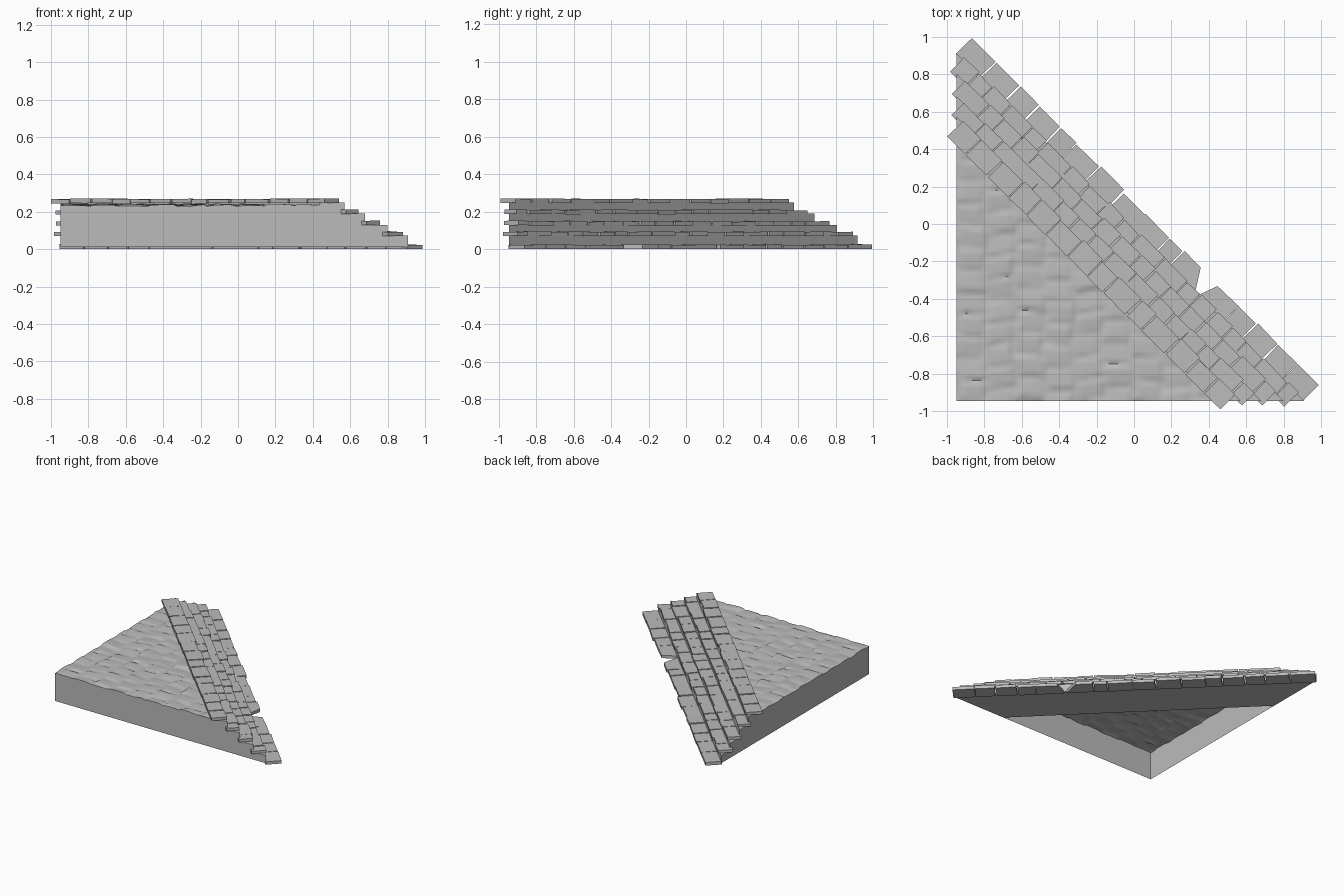
import bpy, bmesh, math, random
from mathutils import Vector

if "Cube" in bpy.data.objects:
    bpy.data.objects.remove(bpy.data.objects["Cube"], do_unlink=True)

rng = random.Random(7)
WALL_X, WALL_Y, BASE = -0.95, -0.945, 0.012
INNER = -0.51          # x + y along the inner edge of the stair

stone = bpy.data.materials.new("stone_grey")
stone.use_nodes = True
grey = (0.5, 0.5, 0.5, 1)
stone.diffuse_color = grey
shader = next(n for n in stone.node_tree.nodes if n.type == "BSDF_PRINCIPLED")
shader.inputs["Base Color"].default_value = grey
shader.inputs["Roughness"].default_value = 0.9


def finish(name, bm):
    mesh = bpy.data.meshes.new(name)
    bm.to_mesh(mesh)
    bm.free()
    mesh.materials.append(stone)
    obj = bpy.data.objects.new(name, mesh)
    bpy.context.collection.objects.link(obj)
    return obj


# Stepped core: one profile carried between the two outer wall planes
def stair_core():
    profile = [(INNER, BASE)]
    steps = [(-0.035, 0.072), (-0.145, 0.128), (-0.265, 0.19), (-0.375, 0.25)]
    low = BASE
    for s, top in steps:
        profile += [(s, low), (s, top)]
        low = top
    profile.append((INNER, low))
    bm = bmesh.new()
    left = [bm.verts.new((WALL_X, s - WALL_X, z)) for s, z in profile]
    right = [bm.verts.new((s - WALL_Y, WALL_Y, z)) for s, z in profile]
    n = len(profile)
    for i in range(n):
        j = (i + 1) % n
        bm.faces.new((left[i], left[j], right[j], right[i]))
    bm.faces.new(left)
    bm.faces.new(right)
    bmesh.ops.recalc_face_normals(bm, faces=bm.faces)
    finish("stair_core", bm)


# One worn slab; its two ends may be cut at a slant (outer, inner)
def slab(bm, start, end, u_in, u_out, z, thick):
    u_out += rng.uniform(-0.008, 0.006)
    z += rng.uniform(-0.002, 0.002)
    corners = [(start[1], u_in), (end[1], u_in), (end[0], u_out), (start[0], u_out)]
    corners = [(t + rng.uniform(-0.003, 0.003), u + rng.uniform(-0.003, 0.003))
               for t, u in corners]
    low = [bm.verts.new((t, u, max(0, z))) for t, u in corners]
    high = [bm.verts.new((t, u, z + thick + rng.uniform(-0.002, 0.002)))
            for t, u in corners]
    bm.faces.new(low[::-1])
    bm.faces.new(high)
    for i in range(4):
        j = (i + 1) % 4
        bm.faces.new((low[i], low[j], high[j], high[i]))


# A course of slabs, laid along X and turned onto the diagonal
def course(name, runs, u_in, u_out, z, thick=0.022):
    bm = bmesh.new()
    for first, last in runs:
        a = first
        while a != last:
            cut = max(a) + rng.uniform(0.1, 0.19)
            b = last if cut > min(last) - 0.07 else (cut, cut)
            gap = rng.uniform(0.003, 0.012)
            slab(bm, a, (b[0] - gap, b[1] - gap), u_in, u_out, z, thick)
            a = b
    obj = finish(name, bm)
    obj.rotation_euler.z = -math.pi / 4


# Bedded paving: tilted rounded stones in staggered columns, plus outer walls
def paving():
    stones = {}

    def height(x, y):
        x += 0.012 * math.sin(y * 17)
        fx = (x - WALL_X) / 0.157
        i = math.floor(fx)
        fy = (y - WALL_Y) / 0.118 + 0.45 * (i % 2) + 0.1 * math.sin(x * 13)
        j = math.floor(fy)
        if (i, j) not in stones:
            stones[i, j] = [rng.uniform(-1, 1) for _ in range(3)]
        lift, tx, ty = stones[i, j]
        lx, ly = 2 * (fx - i) - 1, 2 * (fy - j) - 1
        groove = max(abs(lx), abs(ly)) ** 6
        return 0.239 + 0.003 * lift + (1 - groove) * 0.005 * (tx * lx + ty * ly) - 0.009 * groove

    bm = bmesh.new()
    bmesh.ops.create_grid(bm, x_segments=84, y_segments=84, size=0.75)
    bmesh.ops.translate(bm, verts=bm.verts, vec=(WALL_X + 0.75, WALL_Y + 0.75, 0))
    bmesh.ops.bisect_plane(bm, geom=bm.verts[:] + bm.edges[:] + bm.faces[:],
                           plane_co=Vector((INNER, 0, 0)), plane_no=Vector((1, 1, 0)),
                           clear_outer=True)
    for v in bm.verts:
        v.co.z = height(v.co.x, v.co.y)
    rim = [e for e in bm.edges if e.is_boundary and
           (all(v.co.x < WALL_X + 1e-4 for v in e.verts) or
            all(v.co.y < WALL_Y + 1e-4 for v in e.verts))]
    made = bmesh.ops.extrude_edge_only(bm, edges=rim)["geom"]
    for v in made:
        if isinstance(v, bmesh.types.BMVert):
            v.co.z = BASE
    obj = finish("paving_and_walls", bm)
    bpy.ops.object.select_all(action="DESELECT")
    obj.select_set(True)
    bpy.context.view_layer.objects.active = obj
    bpy.ops.object.shade_smooth_by_angle(angle=math.radians(50))


stair_core()
paving()

# Bottom course is broken by a slanted notch
course("bottom_tread",
       [((-1.315, -1.315), (0.425, 0.5)), ((0.55, 0.51), (1.315, 1.315))],
       -0.03, 0.087, 0.0, 0.024)
upper = [(1.27, -0.12, -0.016, 0.071), (1.18, -0.2, -0.093, 0.127),
         (1.1, -0.28, -0.178, 0.188), (1.035, -0.375, -0.258, 0.247)]
for number, (reach, u_in, u_out, z) in enumerate(upper, 2):
    course(f"tread_{number}", [((-reach, -reach), (reach, reach))], u_in, u_out, z)
